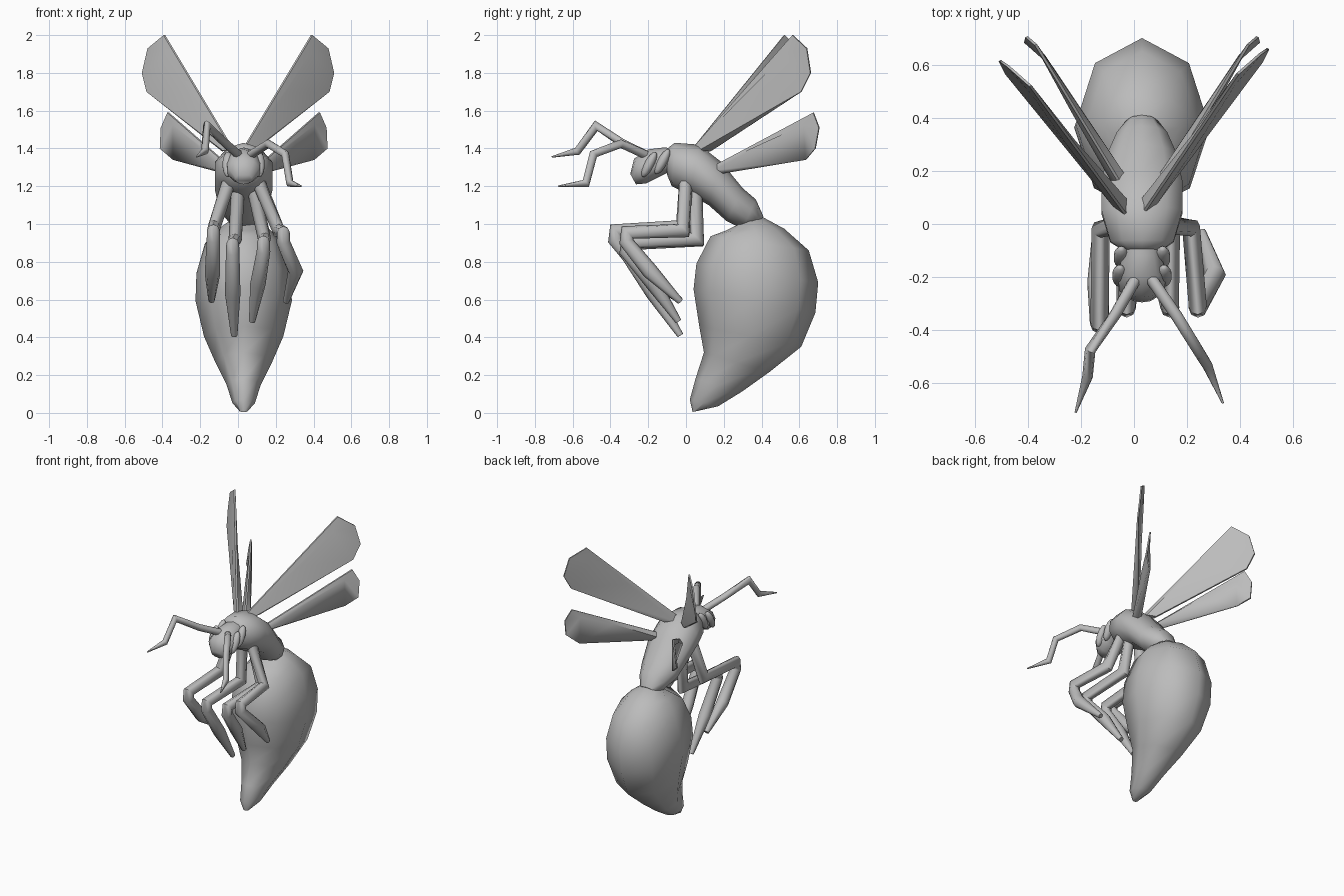
import bpy, bmesh, math
from mathutils import Vector, Matrix

if "Cube" in bpy.data.objects:
    bpy.data.objects.remove(bpy.data.objects["Cube"])

CX = 0.03  # body midline
grey = bpy.data.materials.new("shell_grey")
grey.diffuse_color = (0.5, 0.5, 0.5, 1)
grey.use_nodes = True
grey.node_tree.nodes["Principled BSDF"].inputs["Base Color"].default_value = grey.diffuse_color


def finish(name, bm, angle=65):
    bmesh.ops.recalc_face_normals(bm, faces=bm.faces)
    me = bpy.data.meshes.new(name)
    bm.to_mesh(me)
    bm.free()
    ob = bpy.data.objects.new(name, me)
    bpy.context.collection.objects.link(ob)
    me.materials.append(grey)
    bpy.context.view_layer.objects.active = ob
    ob.select_set(True)
    bpy.ops.object.shade_smooth_by_angle(angle=math.radians(angle))
    ob.select_set(False)
    return ob


def skin(bm, rings, n):
    """Bridge elliptical rings given as (centre, axis u, axis v) and cap the ends."""
    loops = []
    for c, u, v in rings:
        loops.append([bm.verts.new(c + u * math.cos(i * math.tau / n) + v * math.sin(i * math.tau / n))
                      for i in range(n)])
    for a, b in zip(loops, loops[1:]):
        for i in range(n):
            j = (i + 1) % n
            bm.faces.new((a[i], a[j], b[j], b[i]))
    bm.faces.new(loops[0])
    bm.faces.new(loops[-1])


def body(name, pairs, n=8):
    """Loft from (front y, z, back y, z, half width) cross-sections."""
    bm = bmesh.new()
    rings = []
    for fy, fz, by, bz, w in pairs:
        f, b = Vector((CX, fy, fz)), Vector((CX, by, bz))
        rings.append(((f + b) / 2, (b - f) / 2, Vector((w, 0, 0))))
    skin(bm, rings, n)
    return finish(name, bm)


def tube(bm, pts, radii, n=8):
    """Mitred tube along a path that bends mainly in the side plane."""
    p = [Vector(q) for q in pts]
    rings = []
    for i, c in enumerate(p):
        d0 = (c - p[max(i - 1, 0)]).normalized() if i else (p[1] - c).normalized()
        d1 = (p[i + 1] - c).normalized() if i < len(p) - 1 else d0
        t = (d0 + d1).normalized()
        s = Vector((1, 0, 0))
        s = (s - t * s.dot(t)).normalized()
        k = min(1.5, 1 / max(0.1, math.cos(d0.angle(d1) / 2)))
        rings.append((c, t.cross(s) * radii[i] * k, s * radii[i]))
    skin(bm, rings, n)


# abdomen, top to sting
body("abdomen", [
    (0.28, 1.00, 0.40, 1.04, 0.07), (0.21, 0.965, 0.52, 0.975, 0.14),
    (0.13, 0.935, 0.65, 0.86, 0.205), (0.055, 0.79, 0.70, 0.69, 0.25),
    (0.04, 0.655, 0.685, 0.53, 0.255), (0.07, 0.46, 0.61, 0.35, 0.21),
    (0.095, 0.32, 0.44, 0.215, 0.15), (0.05, 0.18, 0.30, 0.115, 0.09),
    (0.02, 0.07, 0.17, 0.035, 0.06), (0.035, 0.005, 0.06, 0.01, 0.02)])

# thorax with waist
body("thorax", [
    (-0.10, 1.26, -0.105, 1.395, 0.07), (-0.075, 1.20, -0.06, 1.43, 0.125),
    (0.02, 1.155, 0.07, 1.42, 0.16), (0.12, 1.10, 0.185, 1.33, 0.16),
    (0.215, 1.015, 0.30, 1.19, 0.135), (0.30, 0.975, 0.37, 1.13, 0.10),
    (0.36, 0.985, 0.41, 1.04, 0.06)], 10)

# head
body("head", [
    (-0.265, 1.21, -0.295, 1.265, 0.045), (-0.21, 1.215, -0.275, 1.345, 0.09),
    (-0.16, 1.24, -0.20, 1.395, 0.095), (-0.10, 1.27, -0.12, 1.405, 0.075),
    (-0.05, 1.25, -0.05, 1.40, 0.08)], 10)

# two slanted eye lobes per side
bm = bmesh.new()
for side in (-1, 1):
    for y, z, x in ((-0.195, 1.315, 0.083), (-0.125, 1.33, 0.078)):
        m = (Matrix.Translation((CX + side * x, y, z)) @ Matrix.Rotation(math.radians(-28), 4, 'X')
             @ Matrix.Diagonal((0.03, 0.026, 0.075, 1)))
        bmesh.ops.create_uvsphere(bm, u_segments=10, v_segments=7, radius=1, matrix=m)
finish("eyes", bm)

# antennae
antennae = {
    "antenna_left": [(0.01, -0.20, 1.36), (-0.07, -0.34, 1.43), (-0.165, -0.475, 1.52),
                     (-0.175, -0.575, 1.385), (-0.22, -0.71, 1.355)],
    "antenna_right": [(0.06, -0.20, 1.36), (0.16, -0.345, 1.425), (0.25, -0.49, 1.37),
                      (0.275, -0.53, 1.215), (0.335, -0.675, 1.20)]}
for name, pts in antennae.items():
    bm = bmesh.new()
    tube(bm, pts, (0.023, 0.022, 0.021, 0.02, 0.004))
    finish(name, bm)

# legs: hip, ankle of coxa, knee, shin, toe
legs = {
    "leg_outer_left": [(-0.05, 0.0, 1.22), (-0.125, -0.02, 0.985), (-0.13, -0.37, 0.945),
                       (-0.135, -0.22, 0.735), (-0.14, -0.03, 0.595)],
    "leg_inner_left": [(0.0, 0.05, 1.20), (-0.015, 0.055, 0.915), (-0.028, -0.31, 0.875),
                       (-0.028, -0.17, 0.63), (-0.02, -0.03, 0.41)],
    "leg_inner_right": [(0.08, 0.05, 1.20), (0.14, 0.06, 0.92), (0.135, -0.31, 0.885),
                        (0.105, -0.17, 0.68), (0.075, -0.04, 0.485)],
    "leg_outer_right": [(0.11, 0.0, 1.22), (0.215, -0.015, 0.965), (0.24, -0.31, 0.935),
                        (0.305, -0.19, 0.75), (0.255, -0.03, 0.59)]}
for name, (hip, coxa, knee, shin, toe) in legs.items():
    k = Vector(knee)
    up, low = k + Vector((0, 0, 0.02)), k + Vector((0, -0.005, -0.03))
    bm = bmesh.new()
    tube(bm, [hip, coxa, up, low, shin, toe], (0.036, 0.035, 0.034, 0.036, 0.041, 0.017))
    finish(name, bm)


# wings: thin blade with a thick front spar
def wing(name, outline, mirror_x=None, shift_y=0.0):
    pts = [Vector(p) for p in outline]
    if mirror_x is not None:
        pts = [Vector((2 * mirror_x - p.x, p.y + shift_y * (p.z > 1.45), p.z)) for p in pts]
    normal = (pts[1] - pts[0]).cross(pts[-1] - pts[0]).normalized()
    bm = bmesh.new()
    sides = []
    for s in (-1, 1):
        edge = [bm.verts.new(p + normal * 0.005 * s) for p in pts]
        # raised vein running just behind the leading edge
        base = bm.verts.new(pts[0].lerp(pts[-1], 0.5) + normal * 0.03 * s)
        mid = bm.verts.new(pts[0].lerp(pts[1], 0.5).lerp(pts[-2], 0.1) + normal * 0.018 * s)
        tip = bm.verts.new(pts[1].lerp(pts[-2], 0.18).lerp(pts[0], 0.08) + normal * 0.008 * s)
        a, b, c, d, e, f = edge
        for face in ((a, b, tip, mid), (a, mid, base), (b, c, tip), (tip, c, d),
                     (tip, d, e), (mid, tip, e), (base, mid, e), (base, e, f)):
            bm.faces.new(face)
        sides.append([base] + edge)
    lo, hi = sides
    n = len(lo)
    for i in range(n):
        j = (i + 1) % n
        bm.faces.new((lo[i], lo[j], hi[j], hi[i]))
    finish(name, bm, 50)


upper = [(0.03, 0.035, 1.40), (0.39, 0.565, 2.0), (0.475, 0.64, 1.93),
         (0.505, 0.66, 1.80), (0.48, 0.61, 1.70), (0.08, 0.13, 1.385)]
lower = [(0.11, 0.15, 1.31), (0.43, 0.675, 1.59), (0.465, 0.705, 1.51),
         (0.47, 0.685, 1.40), (0.40, 0.635, 1.34), (0.12, 0.18, 1.265)]
wing("upper_wing_right", upper)
wing("upper_wing_left", upper, 0.0, -0.045)
wing("lower_wing_right", lower)
wing("lower_wing_left", lower, CX)
